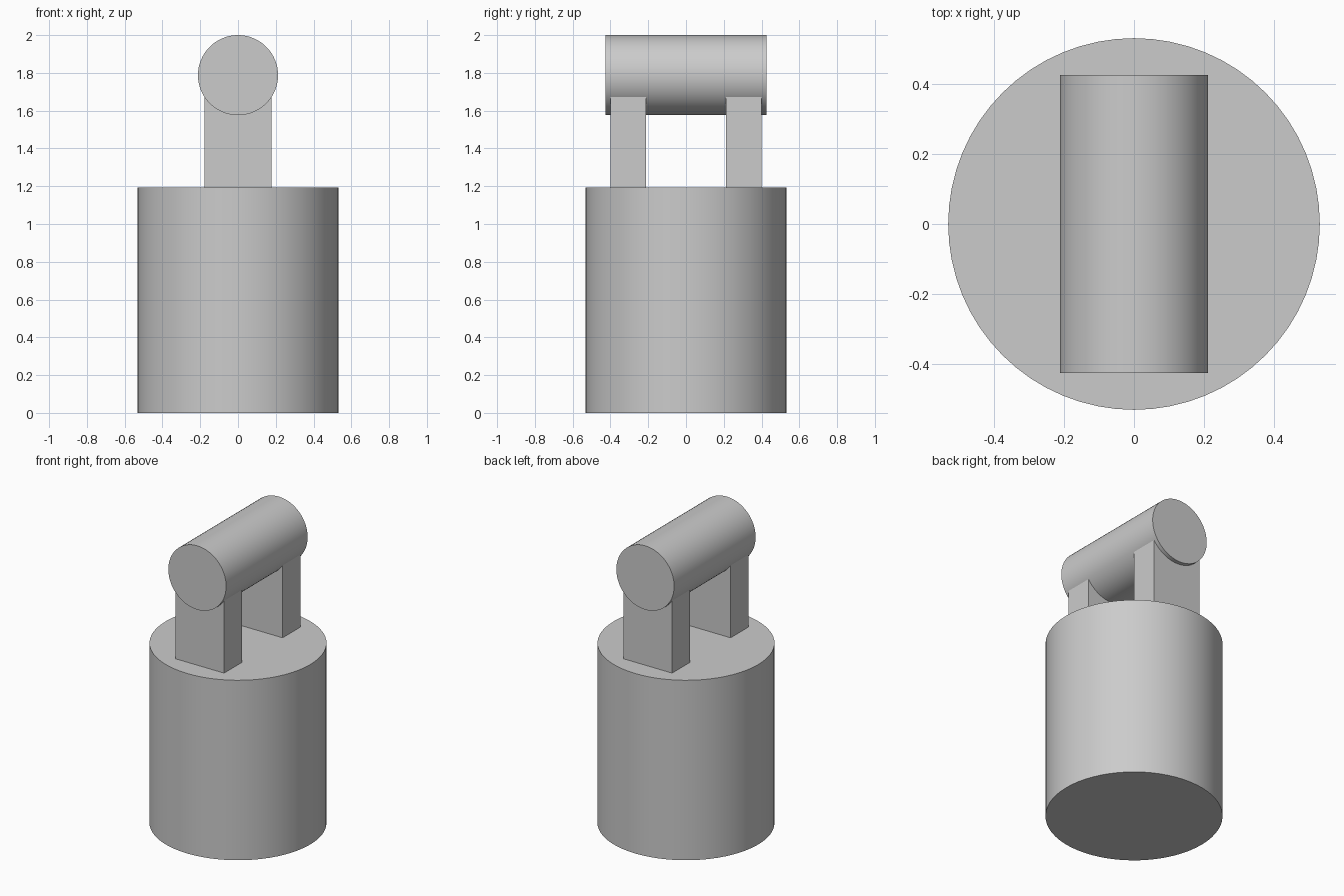
import bpy
import math

default = bpy.data.objects.get("Cube")
if default:
    bpy.data.objects.remove(default, do_unlink=True)

# Single plain grey finish
GREY = (0.6, 0.6, 0.6, 1.0)
grey = bpy.data.materials.new("light_grey")
grey.use_nodes = True
grey.diffuse_color = GREY
grey.node_tree.nodes["Principled BSDF"].inputs["Base Color"].default_value = GREY

BODY_RADIUS, BODY_HEIGHT = 0.532, 1.193
BAR_RADIUS, BAR_LENGTH = 0.212, 0.854
BAR_Z = 2 - BAR_RADIUS
POST_WIDTH, POST_INNER, POST_OUTER = 0.356, 0.213, 0.4


def finish(name):
    obj = bpy.context.object
    obj.name = name
    obj.data.materials.append(grey)
    return obj


def cylinder(name, radius, depth, z, tilt=0.0):
    bpy.ops.mesh.primitive_cylinder_add(
        vertices=64, radius=radius, depth=depth,
        location=(0, 0, z), rotation=(tilt, 0, 0))
    finish(name)
    bpy.ops.object.shade_smooth_by_angle(angle=math.radians(30))


# Round body and the horizontal bar running front to back
cylinder("body", BODY_RADIUS, BODY_HEIGHT, BODY_HEIGHT / 2)
cylinder("handle_bar", BAR_RADIUS, BAR_LENGTH, BAR_Z, math.pi / 2)

# Two posts whose tops sink into the bar
for name, side in (("front_post", -1), ("back_post", 1)):
    bpy.ops.mesh.primitive_cube_add(
        size=1, location=(0, side * (POST_INNER + POST_OUTER) / 2,
                          (BODY_HEIGHT + BAR_Z) / 2))
    post = finish(name)
    post.scale = (POST_WIDTH, POST_OUTER - POST_INNER, BAR_Z - BODY_HEIGHT)
